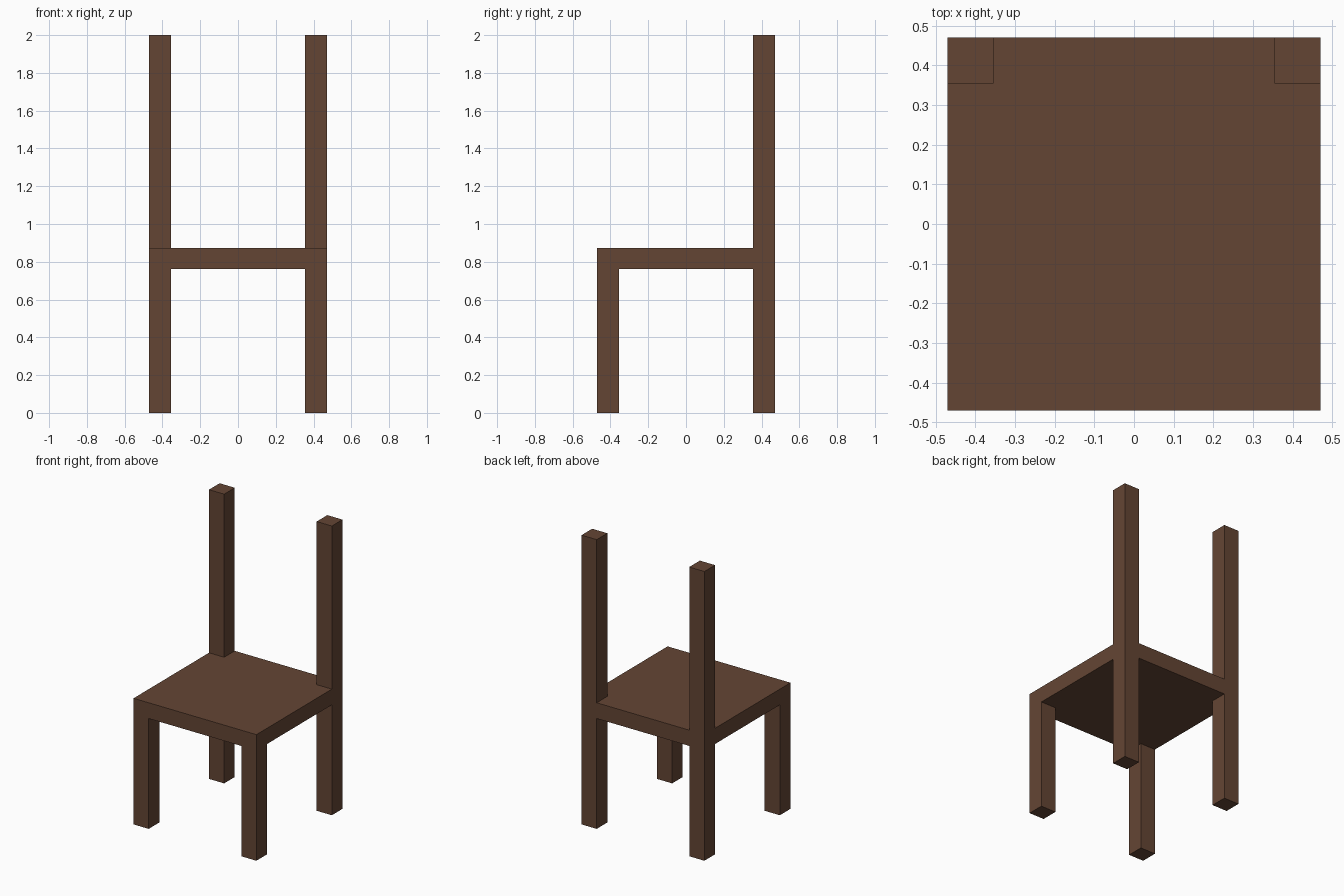
import bpy, bmesh

if "Cube" in bpy.data.objects:
    bpy.data.objects.remove(bpy.data.objects["Cube"])

HALF = 0.47       # half width and depth of the chair
INNER = 0.354     # inner face of legs and posts
SEAT_LOW, SEAT_TOP, HEIGHT = 0.763, 0.872, 2.0

wood = bpy.data.materials.new("dark_brown_wood")
wood.diffuse_color = (0.127, 0.0595, 0.0343, 1.0)
wood.use_nodes = True
wood.node_tree.nodes["Principled BSDF"].inputs["Base Color"].default_value = wood.diffuse_color


def prism(name, outline, z0, z1):
    """Extrude a flat outline (x, y) from z0 up to z1."""
    bm = bmesh.new()
    base = bm.faces.new([bm.verts.new((x, y, z0)) for x, y in outline])
    top = bmesh.ops.extrude_face_region(bm, geom=[base], use_keep_orig=True)["geom"]
    bmesh.ops.translate(bm, vec=(0, 0, z1 - z0),
                        verts=[v for v in top if isinstance(v, bmesh.types.BMVert)])
    bmesh.ops.recalc_face_normals(bm, faces=bm.faces)
    mesh = bpy.data.meshes.new(name)
    bm.to_mesh(mesh)
    bm.free()
    mesh.materials.append(wood)
    obj = bpy.data.objects.new(name, mesh)
    bpy.context.collection.objects.link(obj)
    return obj


def square(sx, sy):
    """Corner square of a leg on the given side."""
    x0, x1 = sx * INNER, sx * HALF
    y0, y1 = sy * INNER, sy * HALF
    return [(x0, y0), (x1, y0), (x1, y1), (x0, y1)]


# Seat, notched at the back corners around the posts
prism("seat", [(-HALF, -HALF), (HALF, -HALF), (HALF, INNER), (INNER, INNER),
               (INNER, HALF), (-INNER, HALF), (-INNER, INNER), (-HALF, INNER)],
      SEAT_LOW, SEAT_TOP)

# Short front legs and full-height back posts
for side, sx in (("left", -1), ("right", 1)):
    prism("front_leg_" + side, square(sx, -1), 0, SEAT_LOW)
    prism("back_post_" + side, square(sx, 1), 0, HEIGHT)
